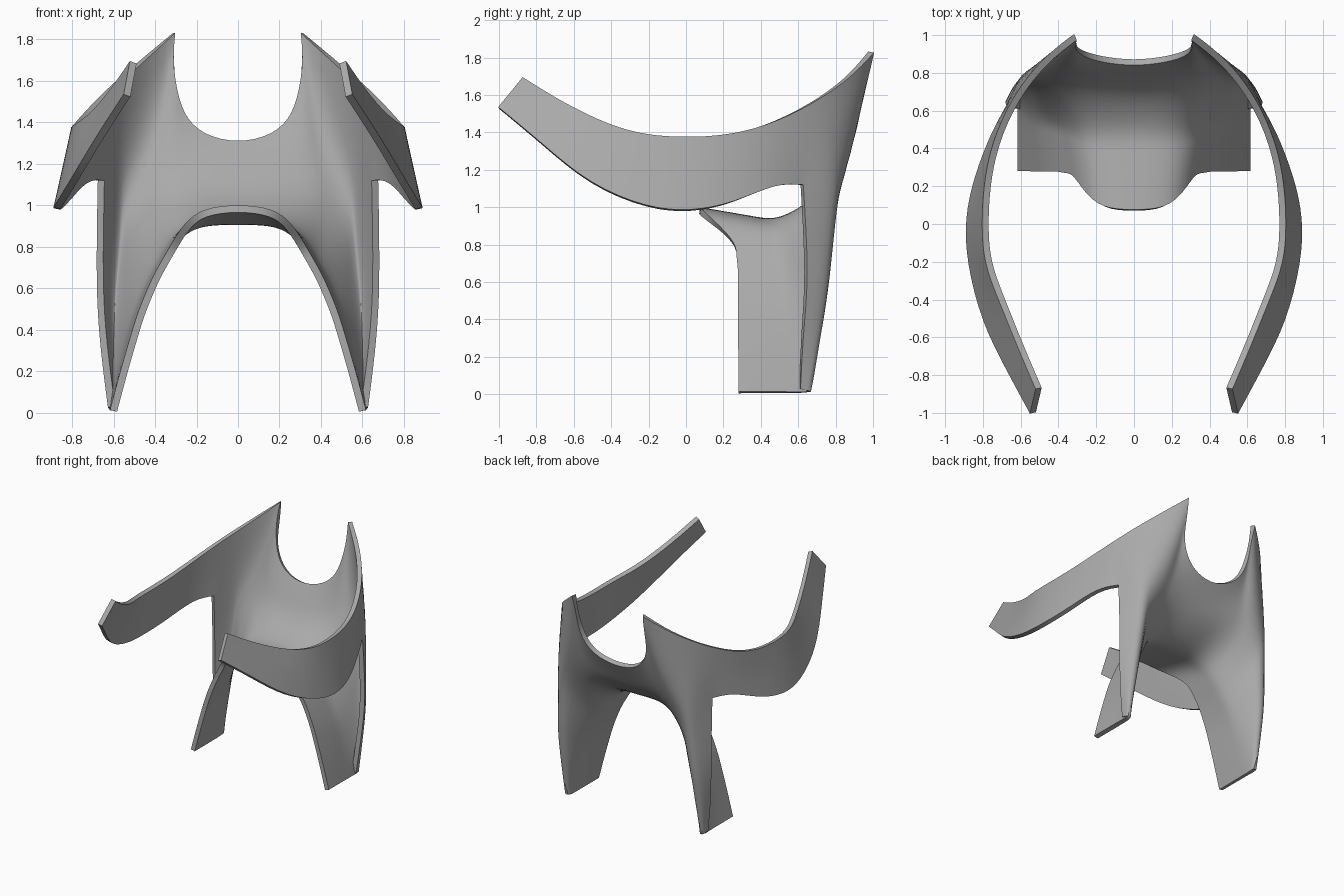
import bpy, bmesh, math
from mathutils import Vector

cube = bpy.data.objects.get("Cube")
if cube:
    bpy.data.objects.remove(cube, do_unlink=True)

THICKNESS = 0.035

# Guide curves of the left half, running from the centre line down to the foot
front_edge = [(0, .07, .99), (.17, .08, .97), (.25, .17, .90), (.31, .27, .80),
              (.35, .27, .73), (.39, .28, .66), (.43, .28, .57), (.47, .28, .47),
              (.50, .28, .37), (.55, .28, .20), (.60, .28, .01)]
seat_fold = [(0, .50, .91), (.17, .50, .91), (.27, .51, .87), (.33, .53, .81),
             (.37, .55, .73), (.41, .56, .66), (.45, .58, .57), (.49, .58, .47),
             (.52, .59, .37), (.56, .60, .20), (.60, .58, .01)]
back_bend = [(0, .70, 1.03), (.17, .72, 1.05), (.28, .75, 1.06), (.37, .77, 1.05),
             (.44, .78, 1.02), (.50, .80, .98), (.55, .82, .92), (.56, .80, .72),
             (.58, .76, .52), (.59, .71, .27), (.60, .65, .01)]
outer_rim = [(0, .85, 1.29), (.17, .87, 1.33), (.27, .90, 1.43), (.31, .93, 1.59),
             (.31, .99, 1.83), (.47, .87, 1.69), (.63, .67, 1.55), (.66, .62, 1.12),
             (.67, .65, .62), (.65, .62, .33), (.61, .61, .03)]
HORN, ARM_TOP, ARM_BOTTOM = 4, 6, 7

# Armrest edges, running forward from the shell
arm_top = [(.74, .42, 1.43), (.78, .20, 1.38), (.79, 0, 1.37), (.78, -.20, 1.38),
           (.70, -.40, 1.43), (.60, -.65, 1.55), (.505, -.87, 1.69)]
arm_bottom = [(.74, .48, 1.13), (.83, .25, 1.02), (.88, .03, .975), (.87, -.20, .99),
              (.79, -.52, 1.12), (.66, -.77, 1.34), (.535, -1, 1.53)]


def blend(first, second, amount, bulge=0):
    """Curve between two guides, pushed back near the sides."""
    curve = []
    for i, (a, b) in enumerate(zip(first, second)):
        point = Vector(a).lerp(Vector(b), amount)
        if i >= HORN:
            point.y += bulge
        curve.append(point)
    return curve


def add_curve(bm, points):
    return [bm.verts.new(p) for p in points]


def skin(bm, first, second):
    for i in range(len(first) - 1):
        bm.faces.new((first[i], first[i + 1], second[i + 1], second[i]))


def material(name, colour):
    mat = bpy.data.materials.new(name)
    mat.use_nodes = True
    mat.diffuse_color = colour
    for node in mat.node_tree.nodes:
        if node.type == 'BSDF_PRINCIPLED':
            node.inputs["Base Color"].default_value = colour
    return mat


# Seat, back and legs: one sheet lofted through the guides
bm = bmesh.new()
crease = bm.verts.layers.float.new("crease_vert")
guides = [front_edge,
          blend(front_edge, seat_fold, .35),
          blend(front_edge, seat_fold, .7),
          seat_fold,
          back_bend,
          blend(back_bend, outer_rim, .5, bulge=.03),
          outer_rim]
rows = [add_curve(bm, guide) for guide in guides]
for row, following in zip(rows, rows[1:]):
    skin(bm, row, following)

# Armrest: grows out of the rim
rim = rows[-1]
upper = [rim[ARM_TOP]] + add_curve(bm, arm_top)
lower = [rim[ARM_BOTTOM]] + add_curve(bm, arm_bottom)
skin(bm, upper, lower)
bmesh.ops.recalc_face_normals(bm, faces=bm.faces)

# Keep the horn, foot, arm tip and armpit corners crisp
for vert in (rim[HORN], rim[ARM_BOTTOM], rim[-1], rows[0][-1],
             upper[-1], lower[-1]):
    vert[crease] = 1.0

mesh = bpy.data.meshes.new("chair_shell")
bm.to_mesh(mesh)
bm.free()
mesh.materials.append(material("plain grey", (.4, .4, .4, 1)))
shell = bpy.data.objects.new("chair_shell", mesh)
bpy.context.collection.objects.link(shell)

# Mirror, smooth and thicken the sheet
mirror = shell.modifiers.new("mirror", 'MIRROR')
mirror.use_clip = True
smooth = shell.modifiers.new("smooth", 'SUBSURF')
smooth.levels = smooth.render_levels = 2
thick = shell.modifiers.new("thickness", 'SOLIDIFY')
thick.thickness = THICKNESS
thick.offset = 0

bpy.ops.object.select_all(action='DESELECT')
shell.select_set(True)
bpy.context.view_layer.objects.active = shell
bpy.ops.object.convert(target='MESH')
bpy.ops.object.shade_smooth_by_angle(angle=math.radians(50))
